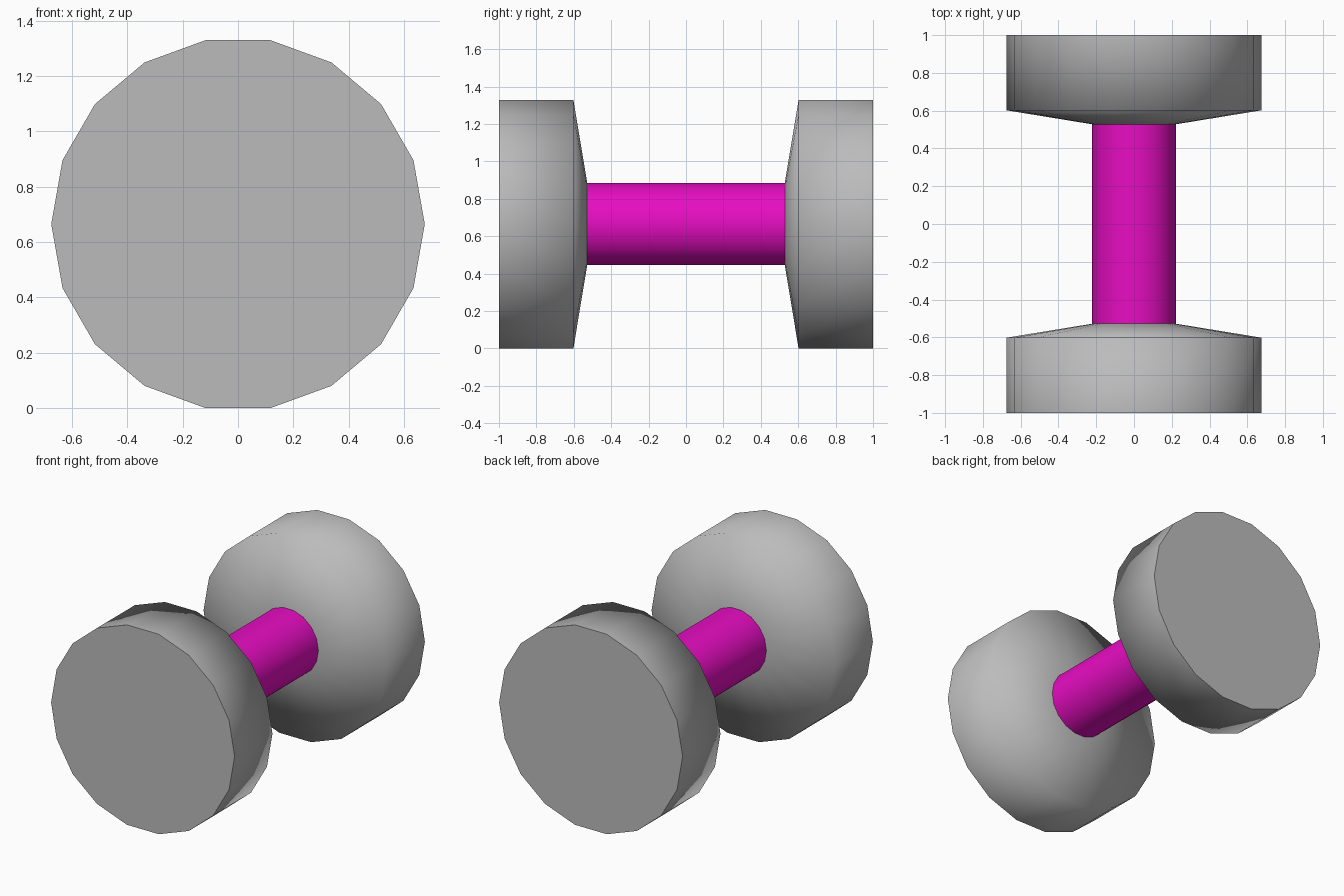
import bpy, bmesh, math

if "Cube" in bpy.data.objects:
    bpy.data.objects.remove(bpy.data.objects["Cube"])

SIDES = 18
CENTRE_Z = 0.665


def material(name, rgb):
    m = bpy.data.materials.new(name)
    m.diffuse_color = (*rgb, 1)
    m.use_nodes = True
    m.node_tree.nodes["Principled BSDF"].inputs["Base Color"].default_value = m.diffuse_color
    return m


grey = material("weight grey", (0.5, 0.5, 0.5))
magenta = material("handle magenta", (0.8, 0.004, 0.54))


def lathe(name, profile, mat, cap_end):
    """Spin (radius, y) points round the y axis; optional flat cap on the last ring."""
    bm = bmesh.new()
    rings = []
    for r, y in profile:
        rings.append([bm.verts.new((r * math.cos(2 * math.pi * i / SIDES), y,
                                    CENTRE_Z + r * math.sin(2 * math.pi * i / SIDES)))
                      for i in range(SIDES)])
    for a, b in zip(rings, rings[1:]):
        for i in range(SIDES):
            j = (i + 1) % SIDES
            bm.faces.new((a[i], a[j], b[j], b[i])).smooth = True
    if cap_end:
        cap = bm.faces.new(rings[-1])
        for e in cap.edges:
            e.smooth = False
    bmesh.ops.recalc_face_normals(bm, faces=bm.faces)
    # Make sure the faces point outwards
    f = bm.faces[0] if len(rings) == 2 else bm.faces[SIDES]
    c = f.calc_center_median()
    f.normal_update()
    if f.normal.x * c.x + f.normal.z * (c.z - CENTRE_Z) < 0:
        bmesh.ops.reverse_faces(bm, faces=bm.faces)
    mesh = bpy.data.meshes.new(name)
    bm.to_mesh(mesh)
    bm.free()
    mesh.materials.append(mat)
    ob = bpy.data.objects.new(name, mesh)
    bpy.context.collection.objects.link(ob)
    return ob


# Handle bar
lathe("handle", [(0.222, -0.528), (0.222, 0.528)], magenta, False)

# Weights: sloping inner face, straight rim, flat outer end
for label, s in (("front_weight", -1), ("back_weight", 1)):
    lathe(label, [(0.222, s * 0.528), (0.675, s * 0.602), (0.675, s * 1.0)], grey, True)
